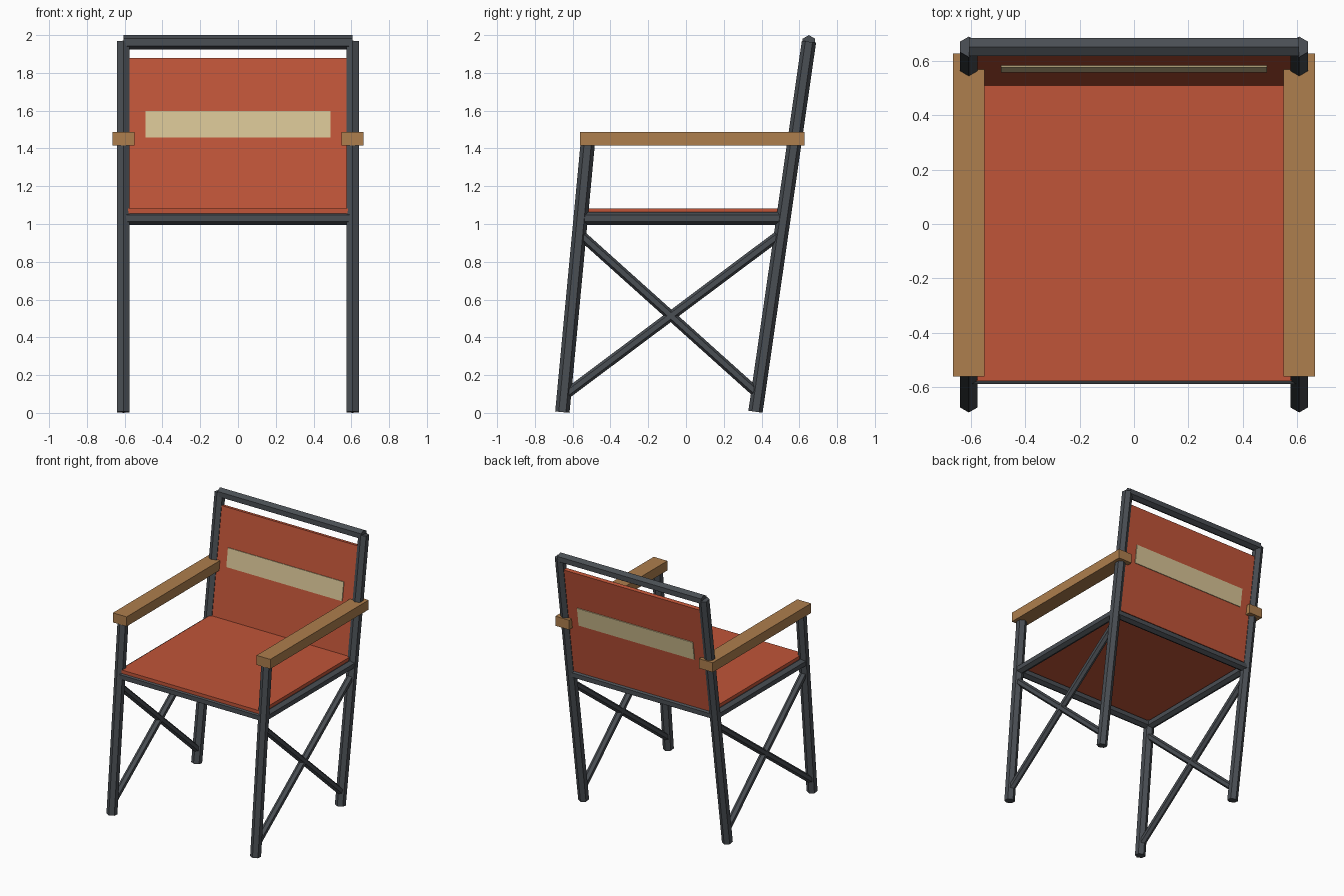
import bpy, bmesh, math
from mathutils import Vector, Matrix

if "Cube" in bpy.data.objects:
    bpy.data.objects.remove(bpy.data.objects["Cube"])


def material(name, rgb):
    m = bpy.data.materials.new(name)
    m.diffuse_color = (*rgb, 1.0)
    m.use_nodes = True
    m.node_tree.nodes["Principled BSDF"].inputs["Base Color"].default_value = m.diffuse_color
    return m


METAL = material("dark grey metal", (0.068, 0.077, 0.088))
FABRIC = material("rust orange fabric", (0.53, 0.09, 0.04))
WOOD = material("brown wood", (0.42, 0.21, 0.075))
CREAM = material("cream band", (0.68, 0.55, 0.30))


def finish(bm, name, mat):
    bmesh.ops.recalc_face_normals(bm, faces=bm.faces)
    me = bpy.data.meshes.new(name)
    bm.to_mesh(me)
    bm.free()
    me.materials.append(mat)
    ob = bpy.data.objects.new(name, me)
    bpy.context.collection.objects.link(ob)
    return ob


def tube(name, a, b, r):
    """Six-sided bar from a to b, corners in the vertical plane."""
    a, b = Vector(a), Vector(b)
    axis = (b - a).normalized()
    side = Vector((0, 1, 0)) if abs(axis.x) > 0.9 else Vector((1, 0, 0))
    up = axis.cross(side).normalized()
    bm = bmesh.new()
    rings = []
    for p in (a, b):
        rings.append([bm.verts.new(p + r * (math.cos(k * math.pi / 3) * up + math.sin(k * math.pi / 3) * side))
                      for k in range(6)])
    for k in range(6):
        j = (k + 1) % 6
        bm.faces.new((rings[0][k], rings[0][j], rings[1][j], rings[1][k]))
    bm.faces.new(rings[0])
    bm.faces.new(rings[1])
    return finish(bm, name, METAL)


def box(name, lo, hi, mat):
    lo, hi = Vector(lo), Vector(hi)
    bm = bmesh.new()
    bmesh.ops.create_cube(bm, size=1, matrix=Matrix.Translation((lo + hi) / 2) @ Matrix.Diagonal((*(hi - lo), 1)))
    return finish(bm, name, mat)


# leg centre lines: y as a function of height
def front_y(z):
    return -0.655 + 0.0945 * z


def back_y(z):
    return 0.367 + 0.1445 * z


def leaning_panel(name, half_x, z0, z1, thick, mat):
    """Box that leans along the back posts."""
    d = Vector((0, back_y(1) - back_y(0), 1)).normalized()
    n = Vector((0, d.z, -d.y))
    zc = (z0 + z1) / 2
    m = Matrix((Vector((1, 0, 0)), n, d)).transposed().to_4x4()
    m.translation = (0, back_y(zc), zc)
    bm = bmesh.new()
    bmesh.ops.create_cube(bm, size=1, matrix=m @ Matrix.Diagonal((half_x * 2, thick, (z1 - z0) / d.z, 1)))
    return finish(bm, name, mat)


X, R, RAIL, BRACE = 0.607, 0.038, 0.034, 0.026
ZR = 1.03

# legs, side rails, cross braces and armrests on both sides
for s, tag in ((-1, "left"), (1, "right")):
    x = s * X
    tube("front_leg_" + tag, (x, front_y(0.004), 0.004), (x, front_y(1.45), 1.45), R)
    tube("back_post_" + tag, (x, back_y(0.006), 0.006), (x, back_y(1.965), 1.965), R)
    tube("side_rail_" + tag, (x, front_y(ZR), ZR), (x, back_y(ZR), ZR), RAIL)
    tube("brace_down_" + tag, (x, front_y(0.95), 0.95), (x, back_y(0.10), 0.10), BRACE)
    tube("brace_up_" + tag, (x, front_y(0.09), 0.09), (x, back_y(0.95), 0.95), BRACE)
    box("armrest_" + tag, (x - 0.058, -0.56, 1.415), (x + 0.058, 0.627, 1.488), WOOD)

# cross rails
tube("front_rail", (-X, front_y(ZR), ZR), (X, front_y(ZR), ZR), RAIL)
tube("rear_rail", (-X, back_y(ZR), ZR), (X, back_y(ZR), ZR), RAIL)
tube("top_rail", (-X, back_y(1.962), 1.962), (X, back_y(1.962), 1.962), R)

# seat and backrest fabric
box("seat", (-0.592, -0.577, 1.055), (0.592, 0.52, 1.081), FABRIC)
leaning_panel("backrest", 0.59, 1.06, 1.877, 0.03, FABRIC)
# cream band showing on both faces of the backrest
leaning_panel("backrest_band", 0.489, 1.455, 1.595, 0.042, CREAM)
